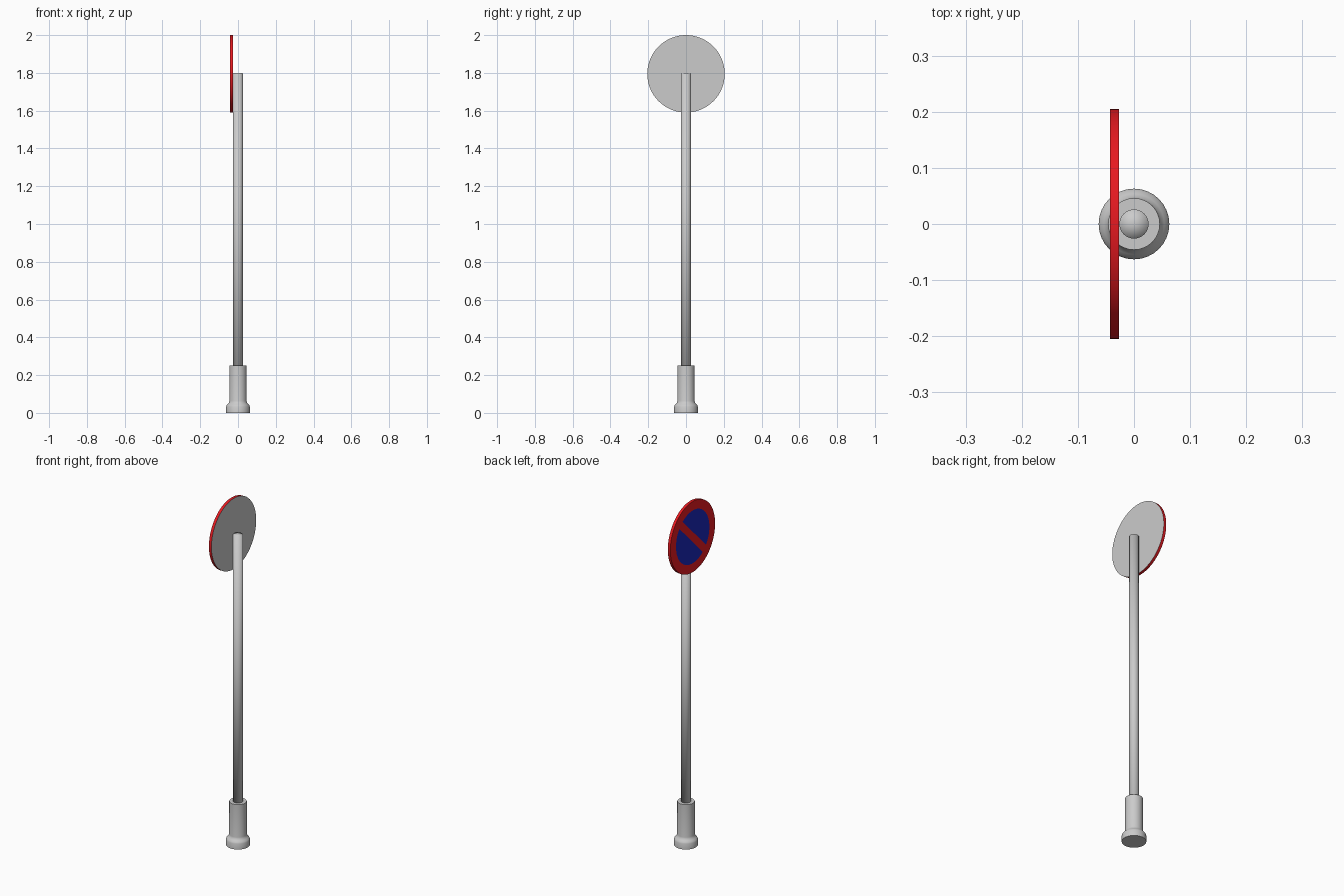
import bpy, bmesh, math
from mathutils import Matrix, Vector

if "Cube" in bpy.data.objects:
    bpy.data.objects.remove(bpy.data.objects["Cube"])


def material(name, rgb):
    m = bpy.data.materials.new(name)
    m.diffuse_color = (*rgb, 1)
    m.use_nodes = True
    m.node_tree.nodes["Principled BSDF"].inputs["Base Color"].default_value = m.diffuse_color
    return m


def add_object(name, bm, mats=()):
    bmesh.ops.recalc_face_normals(bm, faces=bm.faces)
    me = bpy.data.meshes.new(name)
    bm.to_mesh(me)
    bm.free()
    for m in mats:
        me.materials.append(m)
    ob = bpy.data.objects.new(name, me)
    bpy.context.collection.objects.link(ob)
    bpy.ops.object.select_all(action='DESELECT')
    ob.select_set(True)
    bpy.context.view_layer.objects.active = ob
    return ob


def lathe(name, profile, steps=32):
    bm = bmesh.new()
    vs = [bm.verts.new((r, 0, z)) for r, z in profile]
    es = [bm.edges.new(p) for p in zip(vs, vs[1:])]
    bmesh.ops.spin(bm, geom=vs + es, axis=(0, 0, 1), cent=(0, 0, 0),
                   angle=math.tau, steps=steps)
    bmesh.ops.remove_doubles(bm, verts=bm.verts, dist=1e-5)
    return add_object(name, bm)


# Base socket with flared foot
lathe("base_socket", [(0, 0), (0.063, 0), (0.063, 0.033), (0.060, 0.040),
                      (0.054, 0.047), (0.048, 0.054), (0.046, 0.063),
                      (0.046, 0.252), (0, 0.252)])
bpy.ops.object.shade_smooth_by_angle(angle=math.radians(40))

# Pole, softly shaded over its cap
lathe("pole", [(0, 0.02), (0.026, 0.02), (0.026, 1.798), (0, 1.8)])
bpy.ops.object.shade_smooth()

# Sign plate: grey back, red rim, border and bar, blue field
R, CZ, X0, X1 = 0.205, 1.795, -0.043, -0.027
bm = bmesh.new()
bmesh.ops.create_cone(bm, cap_ends=True, segments=64, radius1=R, radius2=R,
                      depth=X1 - X0,
                      matrix=Matrix.Translation(((X0 + X1) / 2, 0, CZ))
                      @ Matrix.Rotation(math.pi / 2, 4, 'Y'))
bm.normal_update()
front = next(f for f in bm.faces if f.normal.x < -0.9)
back = next(f for f in bm.faces if f.normal.x > 0.9)
back.material_index = 2
bmesh.ops.inset_region(bm, faces=[front], thickness=0.052)
front.material_index = 1

# Split the blue field along both edges of the diagonal bar
across = Vector((0, -1, 1)).normalized()
centre = Vector((X0, 0, CZ))
for s in (-1, 1):
    field = [f for f in bm.faces if f.material_index == 1]
    geom = field + list({e for f in field for e in f.edges}) \
        + list({v for f in field for v in f.verts})
    bmesh.ops.bisect_plane(bm, geom=geom, plane_co=centre + across * s * 0.021,
                           plane_no=across)
for f in bm.faces:
    if f.material_index == 1 and \
            abs((f.calc_center_median() - centre).dot(across)) < 0.021:
        f.material_index = 0
add_object("sign_plate", bm, [material("red", (0.8, 0.01, 0.015)),
                              material("blue", (0.01, 0.02, 0.5)),
                              material("grey", (0.6, 0.6, 0.6))])
bpy.ops.object.shade_smooth_by_angle(angle=math.radians(30))
